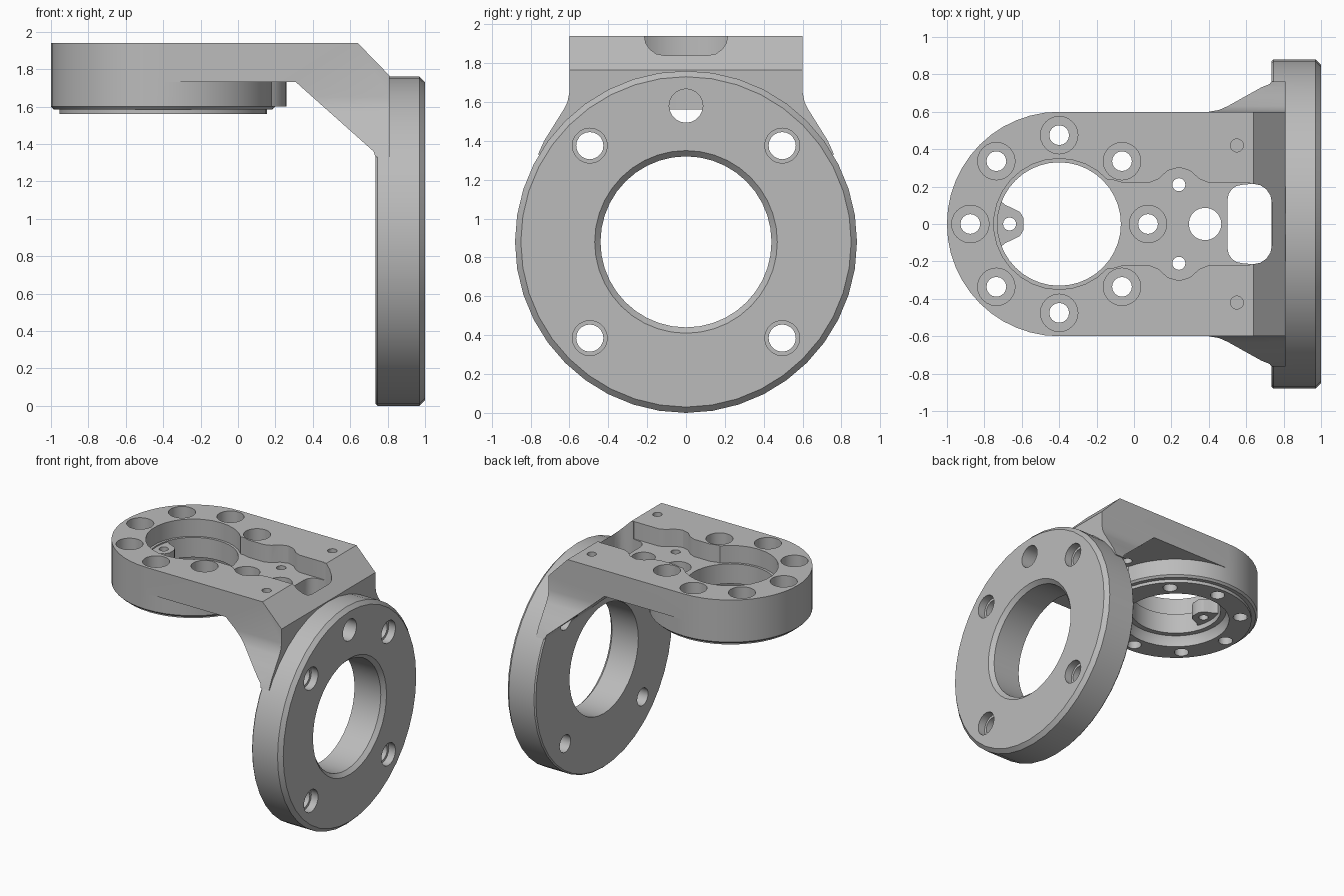
import bpy
import bmesh
from math import cos, sin, pi, radians

if "Cube" in bpy.data.objects:
    bpy.data.objects.remove(bpy.data.objects["Cube"], do_unlink=True)


def place(a, b, h, axis):
    """Map a 2D point and a height along the axis into space."""
    return {"x": (h, a, b), "y": (a, h, b), "z": (a, b, h)}[axis]


def loft(name, rings):
    """Closed solid skinned through rings of equal point count."""
    bm = bmesh.new()
    loops = [[bm.verts.new(p) for p in ring] for ring in rings]
    n = len(loops[0])
    for low, high in zip(loops, loops[1:]):
        for i in range(n):
            j = (i + 1) % n
            bm.faces.new((low[i], low[j], high[j], high[i]))
    bm.faces.new(loops[0][::-1])
    bm.faces.new(loops[-1])
    bmesh.ops.recalc_face_normals(bm, faces=bm.faces)
    mesh = bpy.data.meshes.new(name)
    bm.to_mesh(mesh)
    bm.free()
    obj = bpy.data.objects.new(name, mesh)
    bpy.context.collection.objects.link(obj)
    return obj


def prism(name, outline, low, high, axis):
    return loft(name, [[place(a, b, h, axis) for a, b in outline] for h in (low, high)])


def turned(name, centre, profile, axis="z", sides=16):
    """Round solid from (radius, height) pairs."""
    ca, cb = centre
    angles = [2 * pi * i / sides for i in range(sides)]
    return loft(name, [[place(ca + r * cos(t), cb + r * sin(t), h, axis) for t in angles]
                       for r, h in profile])


def combine(target, tool, operation):
    """Apply a boolean and discard the tool."""
    mod = target.modifiers.new("shape", "BOOLEAN")
    mod.operation = operation
    mod.solver = "EXACT"
    mod.object = tool
    graph = bpy.context.evaluated_depsgraph_get()
    mesh = bpy.data.meshes.new_from_object(target.evaluated_get(graph))
    target.modifiers.clear()
    target.data = mesh
    bpy.data.objects.remove(tool, do_unlink=True)


def mirrored(half):
    """Complete an outline symmetric about the first coordinate's axis."""
    return half + [(a, -b) for a, b in reversed(half)]


TOP = 1.94
HEAD = (-0.4, 0)
HUB = (0, 0.88)

# Arm with sloped shoulder and diagonal underside, flaring into the flange
bracket = prism("bracket", [(-0.4, TOP), (0.64, TOP), (0.81, 1.765), (0.81, 1.33),
                            (0.735, 1.33), (0.725, 1.36), (0.31, 1.73), (-0.4, 1.73)],
                -0.95, 0.95, "y")
flare = [(2.1, 0.6), (1.65, 0.6), (1.6, 0.61), (1.56, 0.63), (1.48, 0.68),
         (1.4, 0.73), (1.3, 0.775), (1.2, 0.8)]
combine(bracket, prism("flare", [(y, z) for z, y in mirrored(flare)], -1, 1, "x"), "INTERSECT")

# Round head, its register lip and the screw boss
combine(bracket, turned("head", HEAD, [(0.585, 1.585), (0.6, 1.6), (0.6, TOP)], sides=48), "UNION")
combine(bracket, turned("register_lip", HEAD, [(0.555, 1.56), (0.555, 1.62)], sides=48), "UNION")
combine(bracket, turned("screw_boss", (0.07, 0), [(0.19, 1.6), (0.19, 1.76)], sides=24), "UNION")

# Flange disc with chamfered rims
combine(bracket, turned("flange", HUB, [(0.87, 0.735), (0.88, 0.745), (0.88, 0.97), (0.85, 1.0)],
                        "x", 40), "UNION")

# Keyhole-shaped pocket in the top, with a chamfered rim
arc = [(HEAD[0] + 0.35 * cos(radians(a)), 0.35 * sin(radians(a))) for a in range(174, 40, -12)]
pocket = arc + [(-0.11, 0.235), (-0.06, 0.22), (0.08, 0.22), (0.13, 0.24), (0.18, 0.285),
                (0.24, 0.303), (0.3, 0.285), (0.35, 0.24), (0.4, 0.22), (0.62, 0.22)]
cutters = [prism("pocket", mirrored(pocket), 1.8, 2.1, "z")]

# Stepped bore through the head
cutters.append(turned("head_bore", HEAD, [(0.33, 1.4), (0.33, 1.9)], sides=40))
cutters.append(turned("bore_step", HEAD, [(0.39, 1.4), (0.39, 1.6), (0.37, 1.64)], sides=40))

# Rounded slot beside the flange
slot = []
for cx, cy, start in ((0.637, 0.115, 0), (0.58, 0.13, 90), (0.58, -0.13, 180), (0.637, -0.115, 270)):
    r = 0.1 if cx > 0.6 else 0.08
    slot += [(cx + r * cos(radians(start + k)), cy * 1.0 + r * sin(radians(start + k)))
             for k in (0, 22.5, 45, 67.5, 90)]
cutters.append(prism("slot", slot, 1.3, 2.1, "z"))

# Ring of counterbored screw holes in the head
for k in range(8):
    a = k * pi / 4
    spot = (HEAD[0] + 0.475 * cos(a), 0.475 * sin(a))
    cutters.append(turned("screw_hole", spot, [(0.053, 1.4), (0.053, 2.1)]))
    cutters.append(turned("counterbore", spot, [(0.1, 1.72), (0.1, 2.1)], sides=24))

# Cable hole, dowel holes and blind holes
cutters.append(turned("cable_hole", (0.38, 0), [(0.087, 1.4), (0.087, 2.1)], sides=20))
for side in (-1, 1):
    cutters.append(turned("dowel_hole", (0.24, side * 0.21), [(0.035, 1.5), (0.035, 2.1)]))
    cutters.append(turned("blind_hole", (0.55, side * 0.42), [(0.035, 1.84), (0.035, 2.1)]))

# Flange bore, access hole and four bolt holes
cutters.append(turned("flange_bore", HUB, [(0.44, 0.6), (0.44, 0.97), (0.47, 1.0), (0.47, 1.1)],
                      "x", 40))
cutters.append(turned("access_hole", (0, 1.58), [(0.087, 0.65), (0.087, 1.1)], "x", 20))
for y in (-0.495, 0.495):
    for z in (0.385, 1.375):
        cutters.append(turned("bolt_hole", (y, z), [(0.07, 0.6), (0.07, 0.94), (0.09, 0.94),
                                                    (0.09, 1.1)], "x", 20))

for cutter in cutters:
    combine(bracket, cutter, "DIFFERENCE")

# Small drilled lug inside the head bore
lug_half = [(-0.745, 0.15), (-0.71, 0.12), (-0.685, 0.1), (-0.65, 0.085), (-0.61, 0.065), (-0.59, 0.03)]
lug = prism("lug", mirrored(lug_half), 1.68, 1.79, "z")
combine(lug, turned("lug_hole", (-0.665, 0), [(0.035, 1.5), (0.035, 2.1)]), "DIFFERENCE")
combine(bracket, lug, "UNION")

# Plain machined metal
metal = bpy.data.materials.new("light grey metal")
metal.use_nodes = True
grey = (0.5, 0.5, 0.5, 1)
metal.diffuse_color = grey
metal.node_tree.nodes["Principled BSDF"].inputs["Base Color"].default_value = grey
bracket.data.materials.clear()
bracket.data.materials.append(metal)
for face in bracket.data.polygons:
    face.material_index = 0

bpy.ops.object.select_all(action="DESELECT")
bracket.select_set(True)
bpy.context.view_layer.objects.active = bracket
bpy.ops.object.shade_smooth_by_angle(angle=radians(30))
